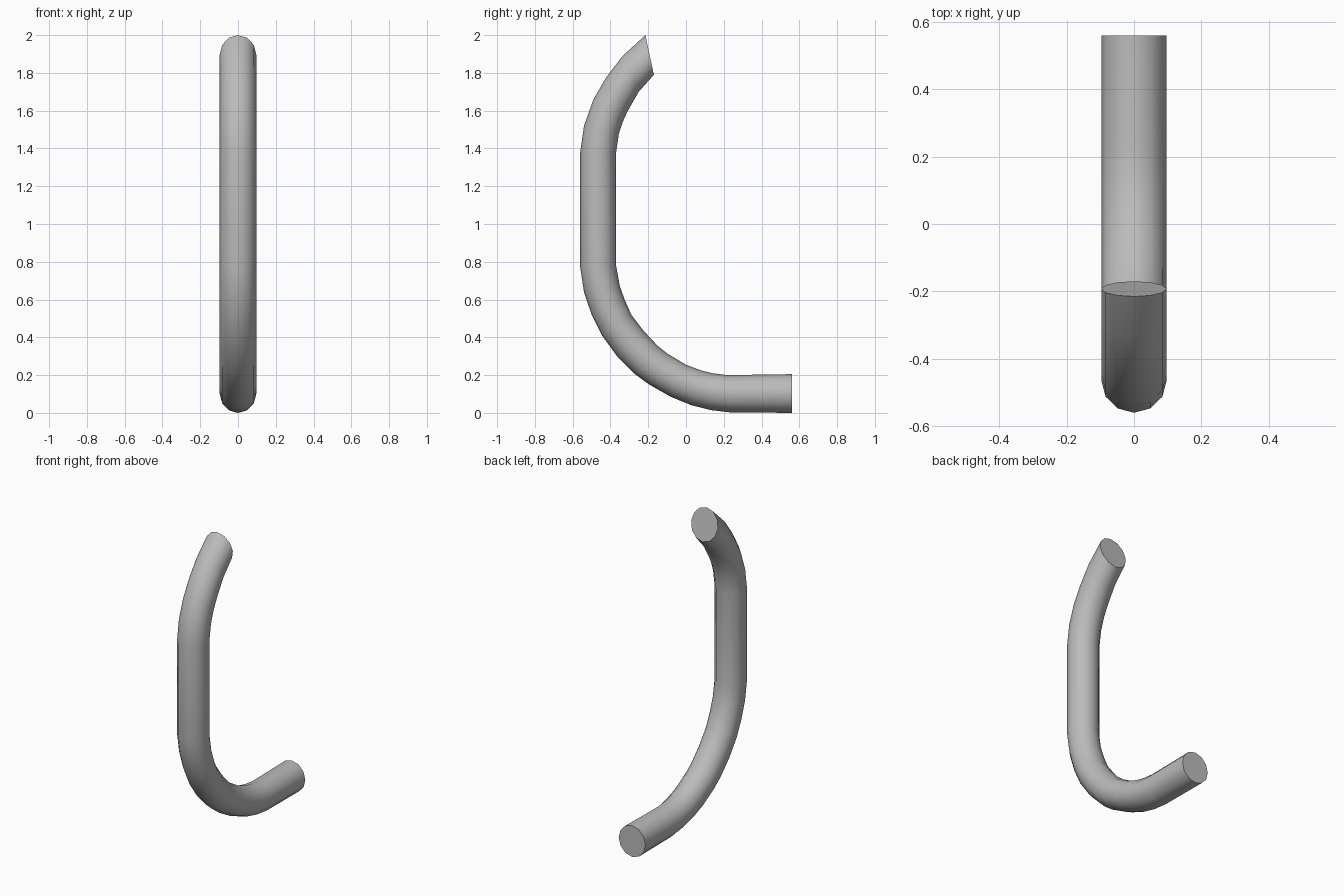
import bpy, bmesh, math
from mathutils import Vector

cube = bpy.data.objects.get("Cube")
if cube:
    bpy.data.objects.remove(cube, do_unlink=True)

SIDES = 12
HALF_WIDTH = 0.097

# Cross-sections along the bent rod: outer (y, z) and inner (y, z) edge
SECTIONS = [
    ((-0.215, 2.0), (-0.17, 1.79)),
    ((-0.335, 1.89), (-0.25, 1.70)),
    ((-0.42, 1.78), (-0.31, 1.595)),
    ((-0.49, 1.66), (-0.335, 1.54)),
    ((-0.54, 1.52), (-0.355, 1.48)),
    ((-0.56, 1.38), (-0.37, 1.38)),
    ((-0.56, 0.77), (-0.37, 0.78)),
    ((-0.54, 0.64), (-0.35, 0.67)),
    ((-0.50, 0.52), (-0.325, 0.60)),
    ((-0.445, 0.41), (-0.29, 0.52)),
    ((-0.365, 0.30), (-0.225, 0.435)),
    ((-0.27, 0.205), (-0.15, 0.355)),
    ((-0.195, 0.15), (-0.10, 0.315)),
    ((-0.08, 0.085), (0.0, 0.255)),
    ((0.03, 0.04), (0.08, 0.225)),
    ((0.13, 0.015), (0.14, 0.21)),
    ((0.23, 0.003), (0.22, 0.20)),
    ((0.56, 0.0), (0.56, 0.205)),
]

steel = bpy.data.materials.new("plain_grey")
steel.use_nodes = True
grey = (0.5, 0.5, 0.5, 1)
steel.diffuse_color = grey
steel.node_tree.nodes["Principled BSDF"].inputs["Base Color"].default_value = grey


def ring(bm, outer, inner):
    """Elliptical ring spanning from the outer to the inner edge."""
    a, b = Vector((0, *outer)), Vector((0, *inner))
    mid, arm = (a + b) / 2, (a - b) / 2
    side = Vector((HALF_WIDTH, 0, 0))
    angles = [math.tau * i / SIDES for i in range(SIDES)]
    return [bm.verts.new(mid + arm * math.cos(t) + side * math.sin(t)) for t in angles]


# Bent rod with flat end caps
bm = bmesh.new()
rings = [ring(bm, o, i) for o, i in SECTIONS]
for r, s in zip(rings, rings[1:]):
    for k in range(SIDES):
        n = (k + 1) % SIDES
        bm.faces.new((r[k], r[n], s[n], s[k]))
bm.faces.new(rings[0])
bm.faces.new(rings[-1])
bmesh.ops.recalc_face_normals(bm, faces=bm.faces)

mesh = bpy.data.meshes.new("bent_rod")
bm.to_mesh(mesh)
bm.free()
mesh.materials.append(steel)
rod = bpy.data.objects.new("bent_rod", mesh)
bpy.context.collection.objects.link(rod)

# Smooth sides, sharp caps
bpy.ops.object.select_all(action="DESELECT")
rod.select_set(True)
bpy.context.view_layer.objects.active = rod
bpy.ops.object.shade_smooth_by_angle(angle=math.radians(40))
